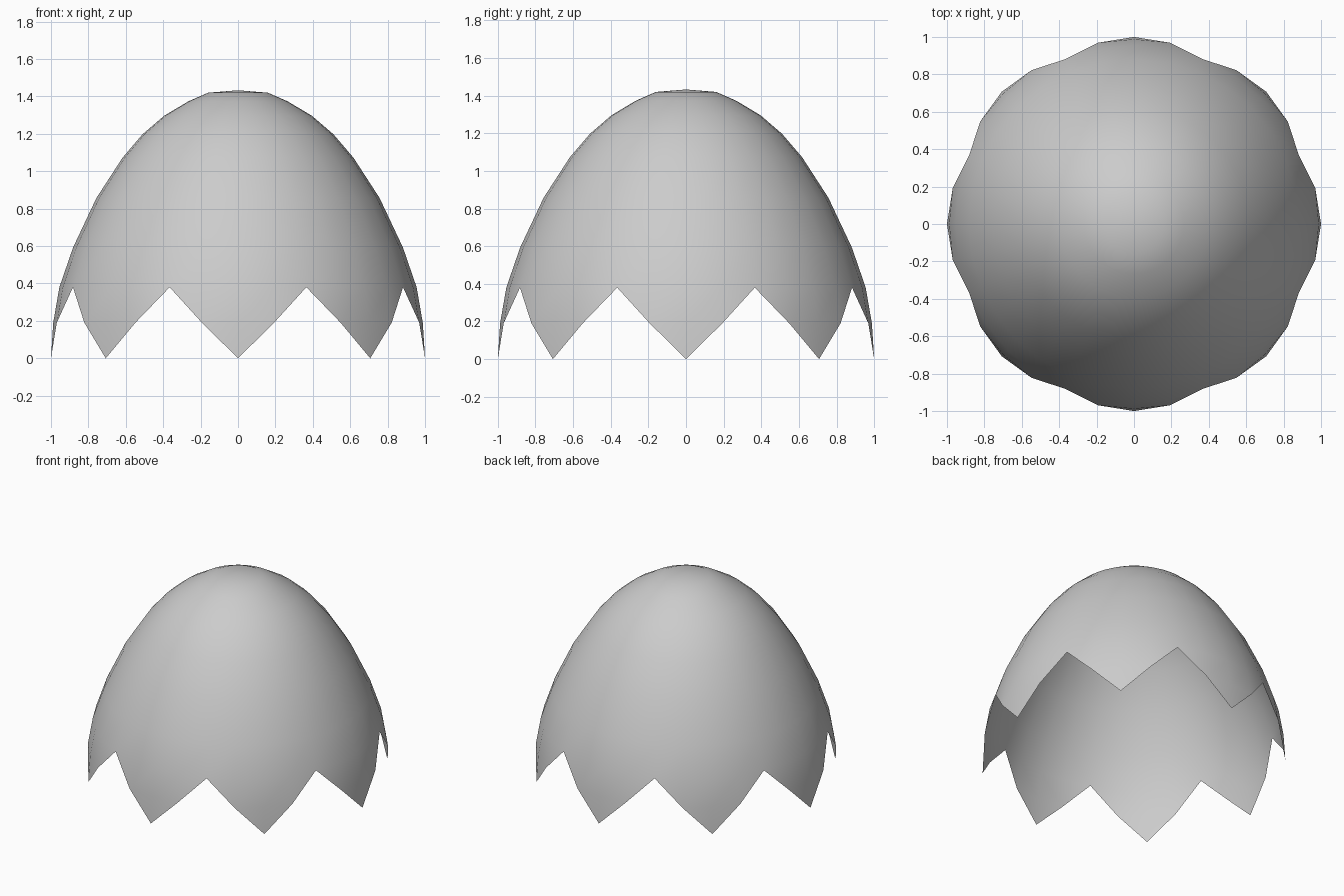
import bpy, bmesh, math

if "Cube" in bpy.data.objects:
    bpy.data.objects.remove(bpy.data.objects["Cube"])

SEG = 32
# (radius, height) rings of the shell, rim to crown
PROFILE = [(1.0, 0.0), (0.988, 0.19), (0.955, 0.38), (0.882, 0.592), (0.757, 0.857),
           (0.617, 1.073), (0.51, 1.198), (0.396, 1.296), (0.267, 1.373), (0.16, 1.42)]
# First ring used by each column: tooth tip, flank, notch, flank
START = [0, 1, 2, 1]

bm = bmesh.new()
grid = {}
for c in range(SEG):
    a = 2 * math.pi * c / SEG
    for r in range(START[c % 4], len(PROFILE)):
        rad, z = PROFILE[r]
        grid[c, r] = bm.verts.new((rad * math.cos(a), rad * math.sin(a), z))
pole = bm.verts.new((0, 0, 1.433))

# Wall: quads, becoming triangles along the zigzag break
for c in range(SEG):
    n = (c + 1) % SEG
    for r in range(len(PROFILE) - 1):
        keys = [(c, r), (n, r), (n, r + 1), (c, r + 1)]
        face = [grid[k] for k in keys if k in grid]
        if len(face) > 2:
            bm.faces.new(face)
    # Crown fan
    top = len(PROFILE) - 1
    bm.faces.new((grid[c, top], grid[n, top], pole))

for f in bm.faces:
    f.smooth = True
mesh = bpy.data.meshes.new("eggshell")
bm.to_mesh(mesh)
bm.free()
obj = bpy.data.objects.new("eggshell", mesh)
bpy.context.collection.objects.link(obj)
